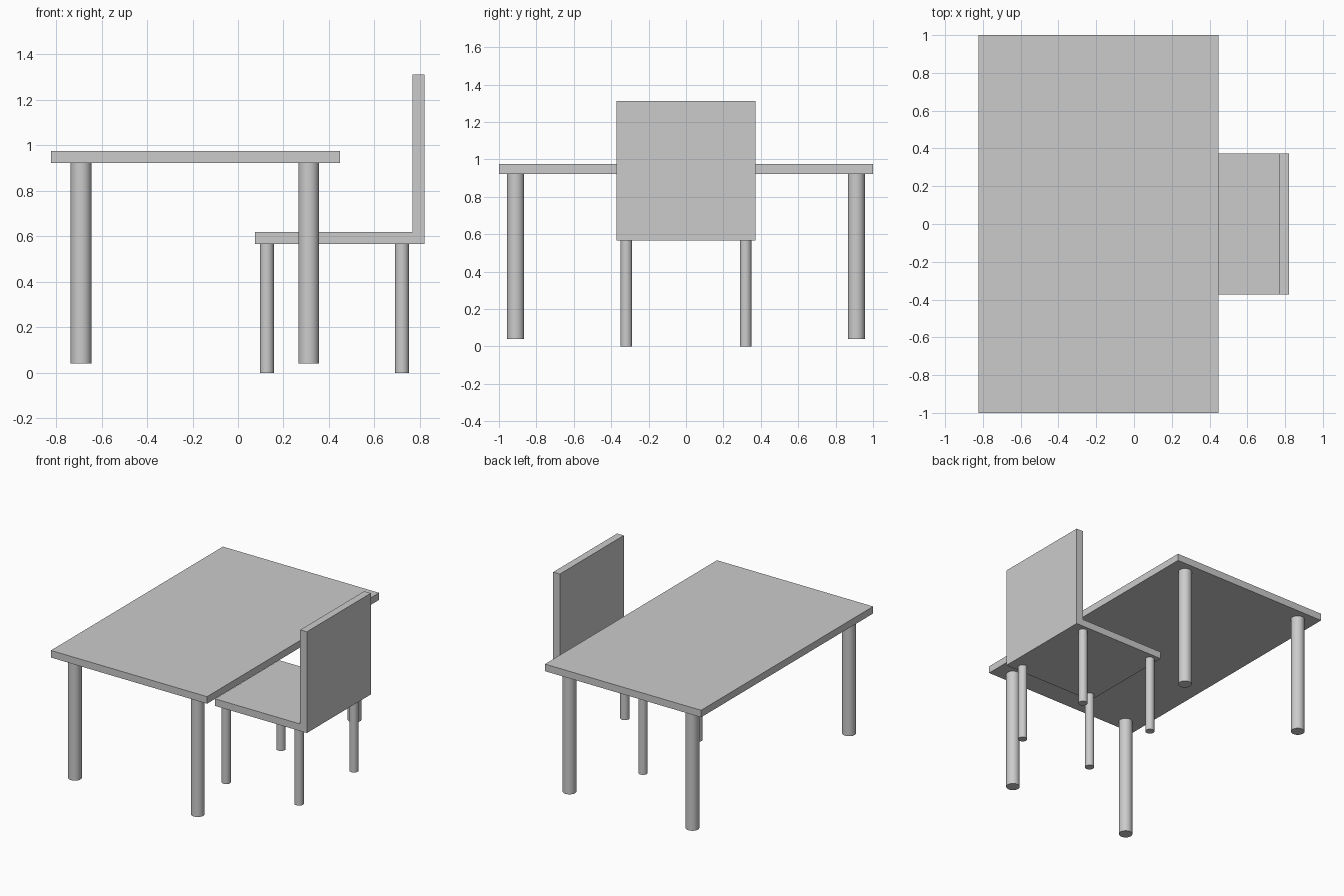
import bpy, bmesh

if "Cube" in bpy.data.objects:
    bpy.data.objects.remove(bpy.data.objects["Cube"])


def extrude_profile(name, profile, half_width):
    """Extrude an x/z outline along y, centred on y = 0."""
    bm = bmesh.new()
    face = bm.faces.new([bm.verts.new((x, -half_width, z)) for x, z in profile])
    new = bmesh.ops.extrude_face_region(bm, geom=[face])["geom"]
    verts = [v for v in new if isinstance(v, bmesh.types.BMVert)]
    bmesh.ops.translate(bm, verts=verts, vec=(0, 2 * half_width, 0))
    bmesh.ops.recalc_face_normals(bm, faces=bm.faces)
    mesh = bpy.data.meshes.new(name)
    bm.to_mesh(mesh)
    bm.free()
    bpy.context.collection.objects.link(bpy.data.objects.new(name, mesh))


def legs(prefix, xs, y, radius, z0, z1):
    """Four round legs, at each x and at plus and minus y."""
    for x, end in zip(xs, ("left", "right")):
        for sy, side in ((-1, "front"), (1, "back")):
            bpy.ops.mesh.primitive_cylinder_add(
                vertices=32, radius=radius, depth=z1 - z0,
                location=(x, sy * y, (z0 + z1) / 2))
            bpy.context.object.name = f"{prefix}_leg_{side}_{end}"
            bpy.ops.object.shade_smooth_by_angle()


# Table: flat top on four thick legs
extrude_profile("table_top", [(-0.823, 0.923), (0.448, 0.923),
                              (0.448, 0.975), (-0.823, 0.975)], 1.0)
legs("table", (-0.69, 0.311), 0.911, 0.046, 0.04, 0.923)

# Chair: L-shaped seat and backrest on four thin legs
extrude_profile("chair_seat_and_back", [
    (0.075, 0.567), (0.821, 0.567), (0.821, 1.312),
    (0.767, 1.312), (0.767, 0.619), (0.075, 0.619)], 0.372)
legs("chair", (0.127, 0.721), 0.319, 0.031, 0.0, 0.567)
